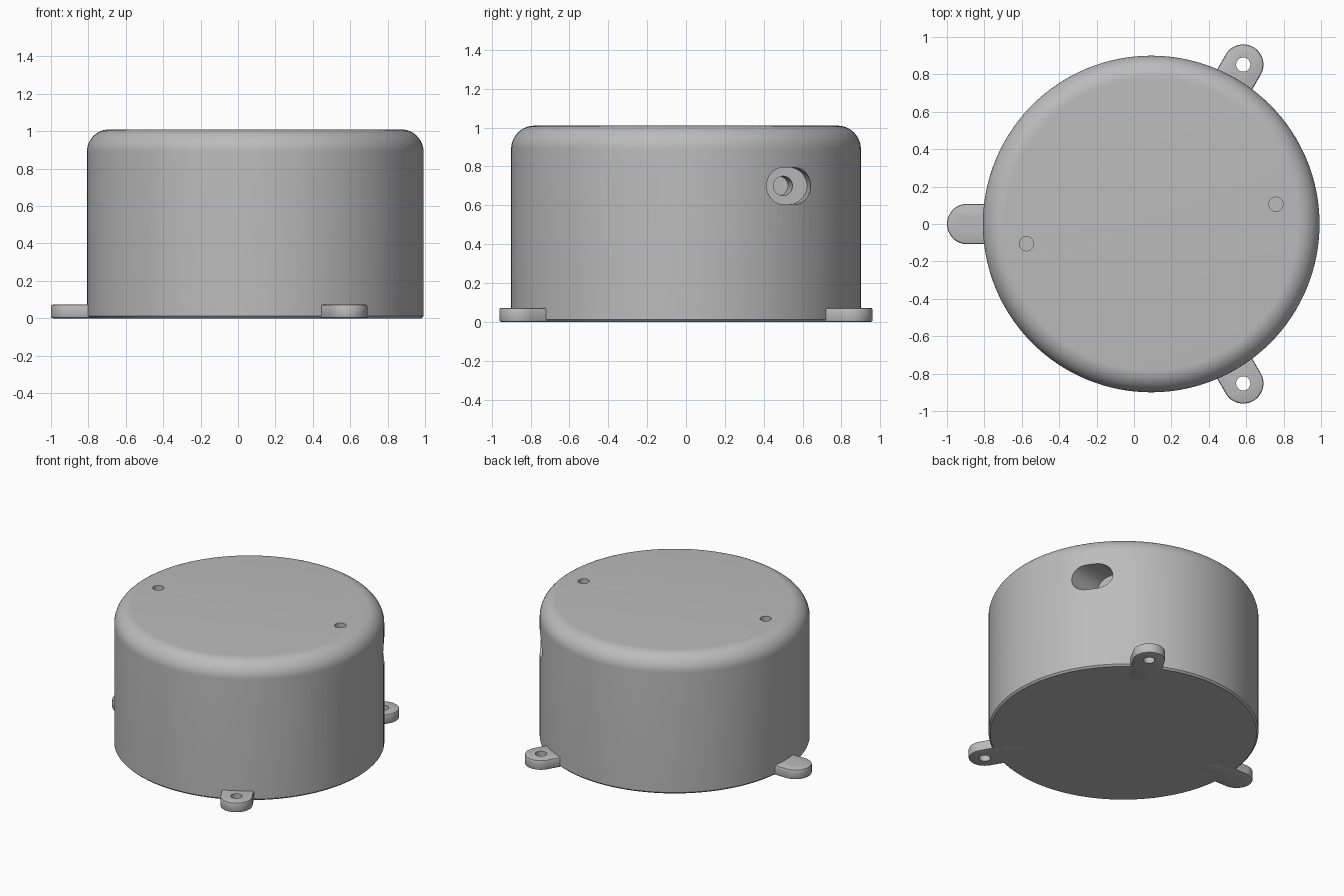
import bpy, bmesh
from math import sin, cos, pi, radians
from mathutils import Matrix, Vector

cube = bpy.data.objects.get("Cube")
if cube:
    bpy.data.objects.remove(cube)

grey = bpy.data.materials.new("plain grey")
grey.use_nodes = True
colour = (0.5, 0.5, 0.5, 1)
grey.diffuse_color = colour
grey.node_tree.nodes["Principled BSDF"].inputs["Base Color"].default_value = colour

RADIUS, HEIGHT = 0.90, 1.01
AXIS = Matrix.Translation((0.092, 0, 0))      # housing centre line
TILT = AXIS @ Matrix.Rotation(radians(9), 4, 'Z')  # direction shared by all openings


def add_object(name, bm):
    bmesh.ops.recalc_face_normals(bm, faces=bm.faces)
    mesh = bpy.data.meshes.new(name)
    bm.to_mesh(mesh)
    bm.free()
    mesh.materials.append(grey)
    obj = bpy.data.objects.new(name, mesh)
    bpy.context.collection.objects.link(obj)
    return obj


def activate(obj):
    bpy.ops.object.select_all(action='DESELECT')
    obj.select_set(True)
    bpy.context.view_layer.objects.active = obj


def apply_all(obj):
    activate(obj)
    for mod in list(obj.modifiers):
        bpy.ops.object.modifier_apply(modifier=mod.name)


def cut(obj, cutters):
    for cutter in cutters:
        cutter.hide_render = True
        mod = obj.modifiers.new("cut", 'BOOLEAN')
        mod.operation, mod.solver, mod.object = 'DIFFERENCE', 'EXACT', cutter
    apply_all(obj)
    for cutter in cutters:
        bpy.data.objects.remove(cutter)


def finish(obj):
    activate(obj)
    bpy.ops.object.shade_smooth_by_angle(angle=radians(30))


def slot_prism(name, r, x0, x1, z0, z1, matrix, steps=24):
    """Extruded outline with round ends of radius r centred at x0 and x1."""
    outline = [(x1 + r * cos(a), r * sin(a))
               for a in (pi * i / steps - pi / 2 for i in range(steps + 1))]
    outline += [(x0 - r * cos(a), -r * sin(a))
                for a in (pi * i / steps - pi / 2 for i in range(steps + 1))]
    bm = bmesh.new()
    face = bm.faces.new([bm.verts.new((x, y, z0)) for x, y in outline])
    bmesh.ops.remove_doubles(bm, verts=bm.verts, dist=1e-5)
    top = bmesh.ops.extrude_face_region(bm, geom=list(bm.faces))["geom"]
    bmesh.ops.translate(bm, vec=(0, 0, z1 - z0),
                        verts=[v for v in top if isinstance(v, bmesh.types.BMVert)])
    bm.transform(matrix)
    return add_object(name, bm)


# Round housing: lathe a profile with a filleted top and a fine lower chamfer
fillet, chamfer = 0.12, 0.012
profile = [(0, 0), (RADIUS - chamfer, 0), (RADIUS, chamfer)]
for i in range(13):
    a = pi / 2 * i / 12
    profile.append((RADIUS - fillet + fillet * cos(a), HEIGHT - fillet + fillet * sin(a)))
profile.append((0, HEIGHT))
bm = bmesh.new()
verts = [bm.verts.new((r, 0, z)) for r, z in profile]
edges = [bm.edges.new(pair) for pair in zip(verts, verts[1:])]
bmesh.ops.spin(bm, geom=verts + edges, axis=(0, 0, 1), cent=(0, 0, 0),
               angle=2 * pi, steps=128, use_merge=True)
bmesh.ops.remove_doubles(bm, verts=bm.verts, dist=1e-5)
bm.transform(AXIS)
housing = add_object("housing", bm)

cutters = []
# Two parallel cable slots, each with a small round bore in its floor
along = Matrix(((0, 0, 1, 0), (1, 0, 0, 0), (0, 1, 0, 0), (0, 0, 0, 1)))
for side in (-1, 1):
    place = TILT @ Matrix.Translation((0, side * 0.41, 0.70)) @ along
    cutters.append(slot_prism("slot_cutter", 0.095, -0.03, 0.03, 0.60, 1.1, place))
    cutters.append(slot_prism("bore_cutter", 0.05, 0, 0, 0.45, 0.7, place))
# Two blind screw holes in the top
for side in (-1, 1):
    place = TILT @ Matrix.Translation((side * 0.675, 0, 0))
    cutters.append(slot_prism("screw_cutter", 0.038, 0, 0, 0.90, 1.1, place))
cut(housing, cutters)
finish(housing)

# Three mounting tabs around the foot, each with a through hole
for name, angle in (("right_tab", 180), ("back_left_tab", 60), ("front_left_tab", -60)):
    place = AXIS @ Matrix.Rotation(radians(angle), 4, 'Z')
    tab = slot_prism(name, 0.108, 0.80, 0.984, 0, 0.073, place)
    bevel = tab.modifiers.new("soft edges", 'BEVEL')
    bevel.width, bevel.segments = 0.01, 2
    bevel.limit_method, bevel.angle_limit = 'ANGLE', radians(40)
    apply_all(tab)
    cut(tab, [slot_prism("hole_cutter", 0.038, 0.984, 0.984, -0.1, 0.2, place)])
    finish(tab)
